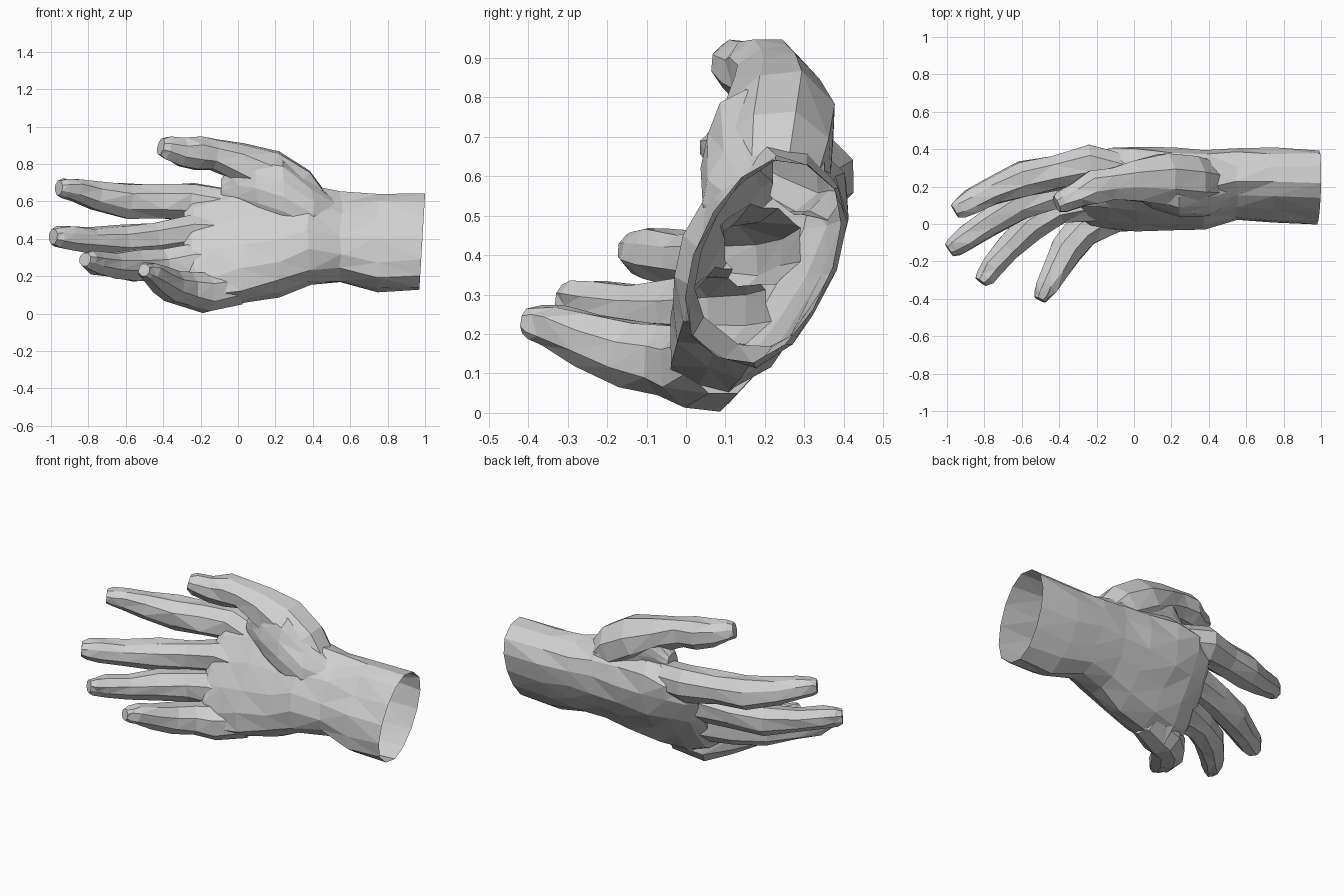
import bpy, bmesh, random
from math import sin, cos, tau, radians
from mathutils import Vector

random.seed(4)
cube = bpy.data.objects.get("Cube")
if cube:
    bpy.data.objects.remove(cube)

skin = bpy.data.materials.new("light_grey")
skin.use_nodes = True
grey = (0.63, 0.63, 0.63, 1)
skin.diffuse_color = grey
skin.node_tree.nodes["Principled BSDF"].inputs["Base Color"].default_value = grey


def loft(name, rings, jitter):
    """Skin closed rings of points, cap both ends and triangulate."""
    bm = bmesh.new()
    rows = [[bm.verts.new(p) for p in ring] for ring in rings]
    n = len(rows[0])
    for a, b in zip(rows, rows[1:]):
        for i in range(n):
            j = (i + 1) % n
            bm.faces.new((a[i], a[j], b[j], b[i]))
    bm.faces.new(rows[0])
    bm.faces.new(rows[-1])
    for row in rows[1:-1]:
        for v in row:
            v.co += Vector([random.uniform(-jitter, jitter) for _ in range(3)])
    bmesh.ops.recalc_face_normals(bm, faces=bm.faces[:])
    bmesh.ops.triangulate(bm, faces=bm.faces[:])
    mesh = bpy.data.meshes.new(name)
    bm.to_mesh(mesh)
    bm.free()
    mesh.materials.append(skin)
    obj = bpy.data.objects.new(name, mesh)
    bpy.context.collection.objects.link(obj)
    return obj


def oval(x, y, z, long, thick, tilt, slant=0.0, n=14):
    """Tilted, slightly boxy oval across the arm."""
    t = radians(tilt)
    ring = []
    for i in range(n):
        s, c = sin(tau * i / n), cos(tau * i / n)
        u = long * c
        w = thick * abs(s) ** 0.8 * (1 if s > 0 else -1)
        dz = u * cos(t) - w * sin(t)
        ring.append(Vector((x + slant * dz, y + u * sin(t) + w * cos(t), z + dz)))
    return ring


def digit(name, stations, n=8):
    """Tapered finger along (x, y, z, radius) stations with a blunt tip."""
    pts = [Vector(s[:3]) for s in stations]
    radii = [s[3] * 1.1 for s in stations]
    tip_dir = (pts[-1] - pts[-2]).normalized()
    pts.append(pts[-1] + tip_dir * radii[-1] * 0.6)
    radii.append(radii[-1] * 0.75)
    rings = []
    for i, p in enumerate(pts):
        d = (pts[min(i + 1, len(pts) - 1)] - pts[max(i - 1, 0)]).normalized()
        side = d.cross(Vector((0, 0, 1))).normalized()
        up = side.cross(d)
        rings.append([p + radii[i] * (side * cos(tau * (k + 0.5) / n)
                                      + up * sin(tau * (k + 0.5) / n))
                      for k in range(n)])
    return loft(name, rings, 0.007)


# Wrist and palm
hand = loft("hand", [
    oval(0.985, 0.195, 0.385, 0.27, 0.17, 25, 0.06),
    oval(0.74, 0.205, 0.38, 0.275, 0.17, 24),
    oval(0.55, 0.215, 0.41, 0.245, 0.17, 22),
    oval(0.38, 0.19, 0.42, 0.265, 0.195, 24),
    oval(0.22, 0.18, 0.39, 0.315, 0.185, 25),
    oval(0.02, 0.18, 0.37, 0.345, 0.17, 27),
    oval(-0.13, 0.18, 0.345, 0.35, 0.15, 28),
    oval(-0.24, 0.175, 0.35, 0.30, 0.115, 29),
    oval(-0.29, 0.17, 0.36, 0.25, 0.07, 30)], 0.012)

# Fleshy mound and web joining thumb to palm
parts = [loft("thumb_base", [
    oval(0.54, 0.22, 0.50, 0.10, 0.11, 10),
    oval(0.40, 0.20, 0.54, 0.15, 0.16, 10),
    oval(0.24, 0.20, 0.63, 0.20, 0.165, 12),
    oval(0.10, 0.22, 0.67, 0.18, 0.135, 14),
    oval(-0.01, 0.24, 0.69, 0.12, 0.09, 12),
    oval(-0.09, 0.26, 0.66, 0.06, 0.05, 10)], 0.01)]

# Thumb and fingers, base to tip
digits = {
    "thumb": [(0.40, 0.22, 0.55, 0.11), (0.30, 0.23, 0.65, 0.135),
              (0.16, 0.24, 0.74, 0.135), (0.0, 0.23, 0.81, 0.10),
              (-0.12, 0.215, 0.85, 0.08), (-0.21, 0.20, 0.86, 0.09),
              (-0.30, 0.155, 0.865, 0.07), (-0.38, 0.12, 0.885, 0.056)],
    "index_finger": [(0.02, 0.26, 0.56, 0.09), (-0.24, 0.32, 0.595, 0.098),
                     (-0.42, 0.275, 0.60, 0.088), (-0.59, 0.245, 0.60, 0.092),
                     (-0.76, 0.175, 0.63, 0.07), (-0.87, 0.12, 0.665, 0.06),
                     (-0.93, 0.085, 0.67, 0.05)],
    "middle_finger": [(0.02, 0.17, 0.43, 0.09), (-0.24, 0.20, 0.43, 0.10),
                      (-0.44, 0.16, 0.405, 0.082), (-0.62, 0.10, 0.385, 0.082),
                      (-0.78, 0.0, 0.39, 0.066), (-0.90, -0.08, 0.405, 0.064),
                      (-0.96, -0.12, 0.41, 0.052)],
    "ring_finger": [(0.0, 0.13, 0.27, 0.09), (-0.24, 0.12, 0.27, 0.10),
                    (-0.40, 0.08, 0.26, 0.08), (-0.55, -0.01, 0.255, 0.08),
                    (-0.67, -0.13, 0.26, 0.066), (-0.76, -0.23, 0.275, 0.06),
                    (-0.80, -0.285, 0.285, 0.047)],
    "little_finger": [(0.0, 0.09, 0.14, 0.09), (-0.17, 0.04, 0.115, 0.105),
                      (-0.28, -0.04, 0.13, 0.09), (-0.36, -0.14, 0.145, 0.084),
                      (-0.42, -0.25, 0.185, 0.068), (-0.47, -0.34, 0.22, 0.053),
                      (-0.49, -0.38, 0.228, 0.042)],
}
parts += [digit(name, stations) for name, stations in digits.items()]

# Merge everything into one skin
for part in parts:
    mod = hand.modifiers.new(part.name, "BOOLEAN")
    mod.operation = "UNION"
    mod.solver = "EXACT"
    mod.object = part
    bpy.context.view_layer.objects.active = hand
    bpy.ops.object.modifier_apply(modifier=mod.name)
    bpy.data.objects.remove(part)

# Open the wrist end
bm = bmesh.new()
bm.from_mesh(hand.data)
cap = [f for f in bm.faces if f.normal.x > 0.9 and f.calc_center_median().x > 0.95]
bmesh.ops.delete(bm, geom=cap, context="FACES")
bm.to_mesh(hand.data)
bm.free()
